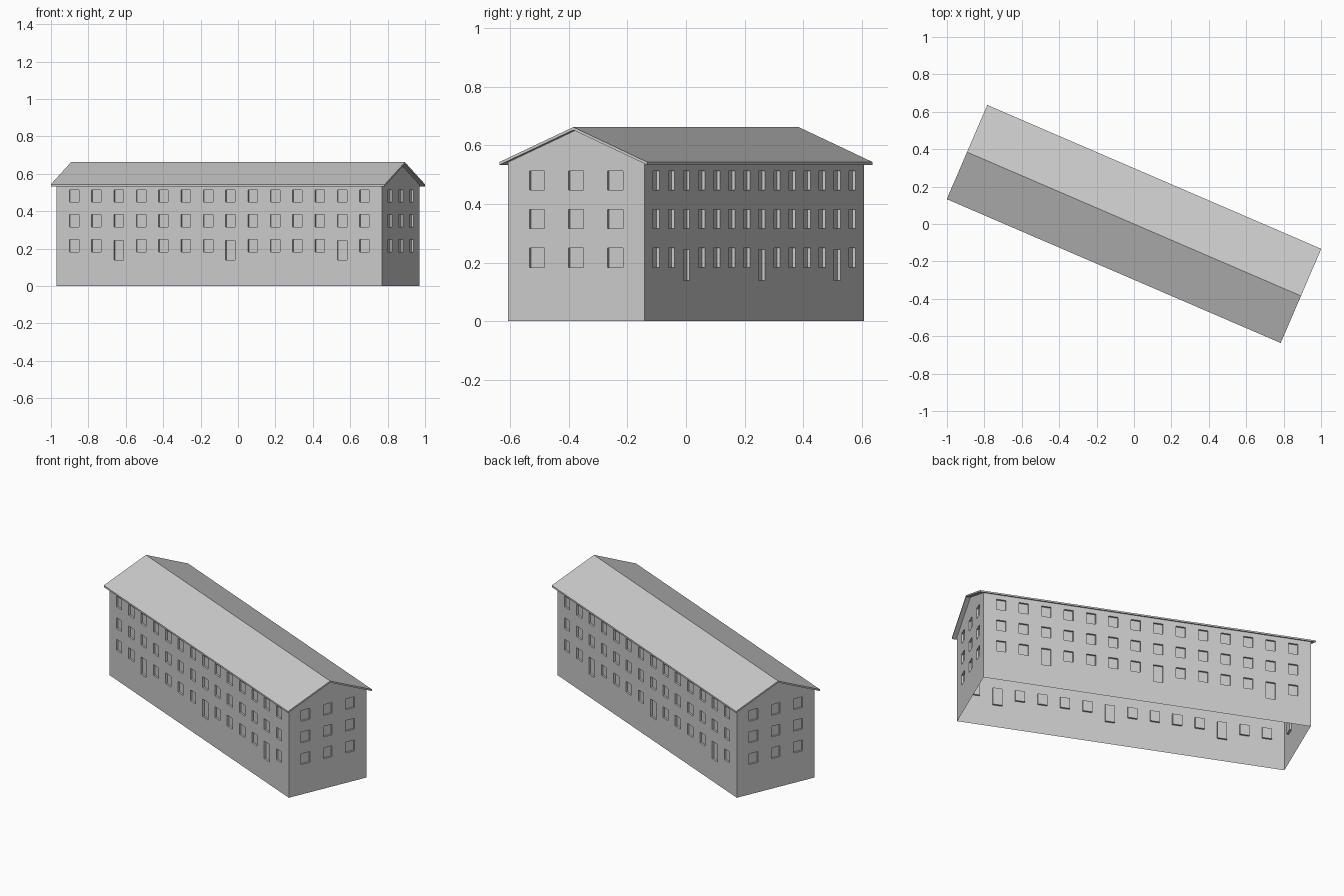
import bpy, bmesh, math
from mathutils import Vector, Matrix

if "Cube" in bpy.data.objects:
    bpy.data.objects.remove(bpy.data.objects["Cube"])

L, W = 0.947, 0.254            # half length / half width of the walls
RL, RW = 0.972, 0.274          # half length / half width of the roof
EAVE, RIDGE, THICK = 0.533, 0.662, 0.010
SLOPE = (RIDGE - THICK - EAVE) / RW
WALL_TOP = EAVE + SLOPE * (RW - W)
DEPTH = 0.011                  # window recess
TURN = Matrix.Rotation(math.radians(-23.3), 4, 'Z')
ROWS = [(0.183, 0.249), (0.316, 0.381), (0.448, 0.513)]
DOOR = (0.138, 0.244)


def finish(name, bm):
    bmesh.ops.remove_doubles(bm, verts=bm.verts, dist=1e-5)
    bm.transform(TURN)
    me = bpy.data.meshes.new(name)
    bm.to_mesh(me)
    bm.free()
    ob = bpy.data.objects.new(name, me)
    bpy.context.collection.objects.link(ob)
    return ob


def build_wall(name, angle, half, dist, centres, width, door_cols=(), gable=False):
    """Single-skin wall facing -y before turning, with recessed openings."""
    bm = bmesh.new()

    def quad(*pts):
        bm.faces.new([bm.verts.new(Vector(p)) for p in pts])

    def strip(x0, x1, z0, z1):
        quad((x0, -dist, z0), (x1, -dist, z0), (x1, -dist, z1), (x0, -dist, z1))

    def recess(x0, x1, z0, z1):
        f, b = -dist, -dist + DEPTH
        front = [(x0, f, z0), (x1, f, z0), (x1, f, z1), (x0, f, z1)]
        back = [(x, b, z) for x, _, z in front]
        quad(*back)
        for i in range(4):
            j = (i + 1) % 4
            quad(front[i], front[j], back[j], back[i])

    x = -half
    for i, c in enumerate(centres):
        x0, x1 = c - width / 2, c + width / 2
        strip(x, x0, 0, WALL_TOP)
        z = 0
        for z0, z1 in [DOOR if i in door_cols else ROWS[0]] + ROWS[1:]:
            strip(x0, x1, z, z0)
            recess(x0, x1, z0, z1)
            z = z1
        strip(x0, x1, z, WALL_TOP)
        x = x1
    strip(x, half, 0, WALL_TOP)
    if gable:
        quad((-half, -dist, WALL_TOP), (half, -dist, WALL_TOP),
             (0, -dist, WALL_TOP + SLOPE * half))
    bm.transform(Matrix.Rotation(math.radians(angle), 4, 'Z'))
    return finish(name, bm)


# Long walls: 14 columns with three doors each
cols = [-0.845 + 0.130 * i for i in range(14)]
for name, a in (("front_wall", 0), ("back_wall", 180)):
    build_wall(name, a, L, W, cols, 0.055, door_cols=(2, 7, 12))

# Gable walls: three columns
for name, a in (("right_gable_wall", 90), ("left_gable_wall", 270)):
    build_wall(name, a, W, L, [-0.145, 0, 0.145], 0.056, gable=True)

# Pitched roof slab: chevron profile extruded along the length
bm = bmesh.new()
profile = [(-RW, EAVE), (0, RIDGE - THICK), (RW, EAVE),
           (RW, EAVE + THICK), (0, RIDGE), (-RW, EAVE + THICK)]
ends = [[bm.verts.new((x, y, z)) for y, z in profile] for x in (-RL, RL)]
for i in range(6):
    j = (i + 1) % 6
    bm.faces.new((ends[0][i], ends[0][j], ends[1][j], ends[1][i]))
for e in ends:
    bm.faces.new((e[0], e[1], e[4], e[5]))
    bm.faces.new((e[1], e[2], e[3], e[4]))
bmesh.ops.recalc_face_normals(bm, faces=bm.faces)
finish("roof", bm)
